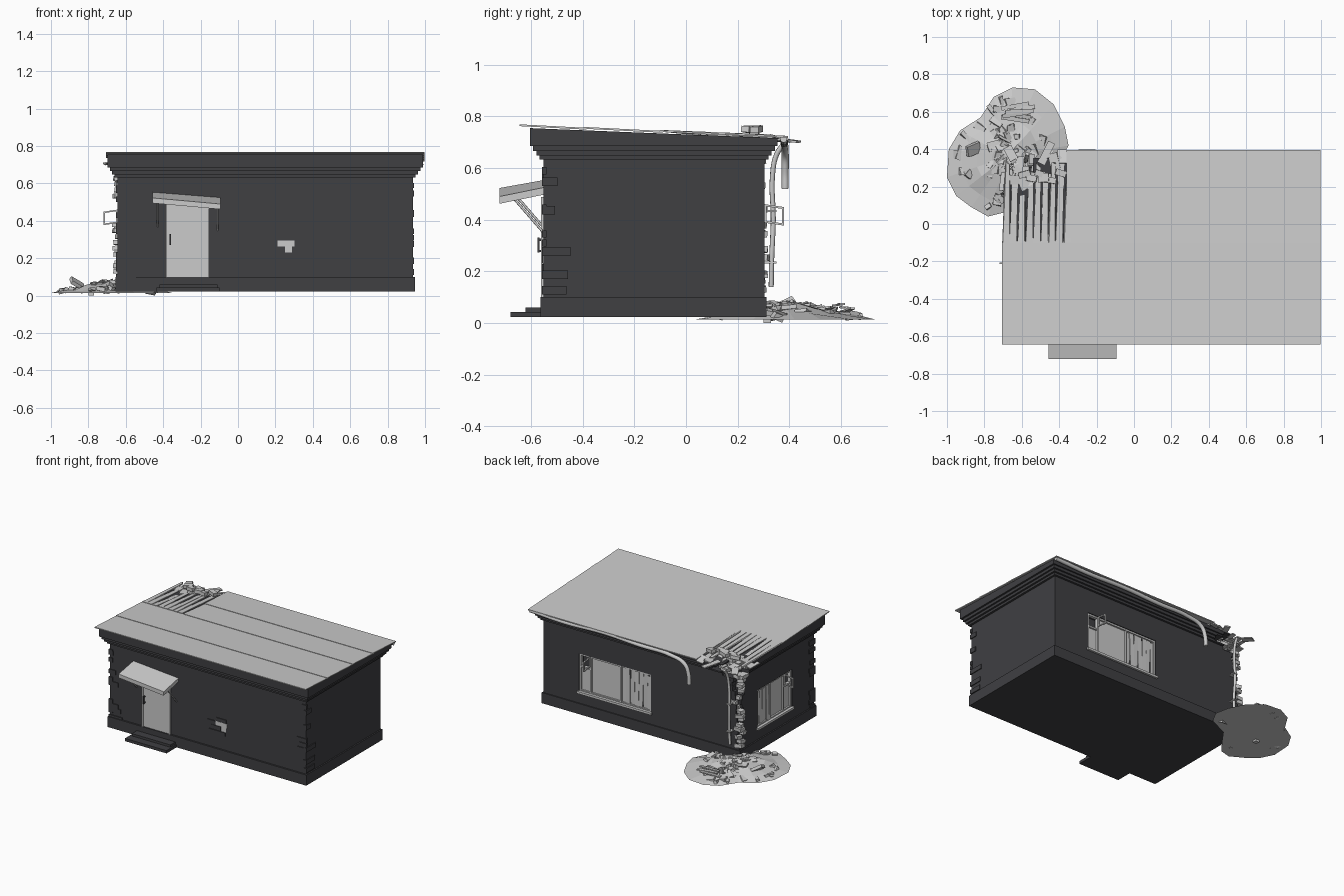
import bpy, bmesh, math, random
from mathutils import Vector, Matrix, Euler

if "Cube" in bpy.data.objects:
    bpy.data.objects.remove(bpy.data.objects["Cube"])

random.seed(7)
R = random.uniform
dark = bpy.data.materials.new("dark_plaster")
dark.diffuse_color = (0.05, 0.05, 0.055, 1)
dark.use_nodes = True
dark.node_tree.nodes["Principled BSDF"].inputs["Base Color"].default_value = dark.diffuse_color


def finish(name, bm, mat=None):
    bmesh.ops.recalc_face_normals(bm, faces=bm.faces)
    me = bpy.data.meshes.new(name)
    bm.to_mesh(me)
    bm.free()
    ob = bpy.data.objects.new(name, me)
    bpy.context.collection.objects.link(ob)
    if mat:
        me.materials.append(mat)
    return ob


def add(bm, c, s, rot=(0, 0, 0)):
    m = Matrix.LocRotScale(Vector(c), Euler(rot), Vector(s))
    return bmesh.ops.create_cube(bm, size=1, matrix=m)["verts"]


def span(bm, x0, x1, y0, y1, z0, z1):
    return add(bm, ((x0+x1)/2, (y0+y1)/2, (z0+z1)/2), (x1-x0, y1-y0, z1-z0))


def boxes(name, spans, mat=None):
    bm = bmesh.new()
    for s in spans:
        span(bm, *s)
    return finish(name, bm, mat)


def tube(name, pts, r, mat=None):
    cu = bpy.data.curves.new(name, 'CURVE')
    cu.dimensions, cu.bevel_depth, cu.bevel_resolution = '3D', r, 2
    cu.resolution_u, cu.use_fill_caps = 6, True
    sp = cu.splines.new('BEZIER')
    sp.bezier_points.add(len(pts) - 1)
    for b, p in zip(sp.bezier_points, pts):
        b.co = p
        b.handle_left_type = b.handle_right_type = 'AUTO'
    ob = bpy.data.objects.new(name, cu)
    bpy.context.collection.objects.link(ob)
    return ob


def roof_z(y):
    return 0.762 - (y + 0.645) * 0.0405


# Walls, plinth and stepped cornice
walls = boxes("walls", [(-.645, .935, -.552, .304, .06, .70)], dark)
plinth = boxes("plinth", [(-.655, .945, -.564, .312, .023, .10)], dark)
cornice = [boxes("cornice_%d" % i, [(-.645-o, .935+o, -.552-o, .304+o, z0, z1)], dark)
           for i, (o, z0, z1) in enumerate([(.015, .632, .649), (.028, .648, .667), (.040, .666, .687)])]
bm = bmesh.new()
for v in span(bm, -.698, .988, -.604, .354, .686, .75):
    if v.co.z > .7:
        v.co.z = roof_z(v.co.y) - .006
cornice.append(finish("cornice_top", bm, dark))

# Cutters: crumbled back-left corner in alternating courses, window recesses
cutA, cutB, fill = [], [], []
for i in range(21):
    z0 = .115 + i * .031
    a, b = R(.012, .04), R(.012, .045)
    if z0 > .6:
        a, b = R(.10, .27), R(.05, .11)
    elif z0 > .45:
        a, b = R(.03, .08), R(.03, .07)
    (cutB if i % 2 else cutA).append((-.76, -.647+a, .304-b, .45, z0, z0+.033))
    fill.append((z0+.015, a, b))
BW, LW = (.07, .65), (-.30, .10)
WZ = (.185, .46)
cutA.append((BW[0], BW[1], .25, .40, *WZ))
cutB.append((-.80, -.59, LW[0], LW[1], *WZ))
for cut in (boxes("cutter_a", cutA), boxes("cutter_b", cutB)):
    for ob in [walls] + cornice:
        m = ob.modifiers.new("cut", 'BOOLEAN')
        m.operation, m.object, m.solver = 'DIFFERENCE', cut, 'EXACT'
        bpy.context.view_layer.objects.active = ob
        bpy.ops.object.modifier_apply(modifier=m.name)
    bpy.data.objects.remove(cut)

# Exposed loose bricks in the broken corner
bm = bmesh.new()
for z, a, b in fill:
    x, y = -.647 + a, .304 - b
    for k in range(1 if z < .6 else 6):
        add(bm, (x - R(-.01, min(a, .2)), y + R(-.01, min(b, .10)*.8), z),
            (R(.04, .07), R(.03, .05), .024), (R(-.1, .1), R(-.1, .1), R(-.4, .4)))
finish("broken_corner_bricks", bm)

# Corner bricks showing through the plaster
e = .006
quoins = []
for z, l in [(.085, .10), (.14, .09), (.17, .07), (.33, .07), (.415, .05), (.55, .03)]:
    quoins.append((-.645-e, -.645+l, -.552-e, -.50, z, z+.03))
for z, l in [(.11, .02), (.26, .065), (.295, .05), (.33, .07), (.43, .02), (.575, .03)]:
    quoins.append((.935-l, .935+e, -.552-e, -.54, z, z+.028))
for z, l in [(.11, .09), (.17, .095), (.26, .105), (.42, .045), (.53, .055)]:
    quoins.append((.92, .935+e, -.552-e, -.552+l, z, z+.033))
for z in (.13, .2, .36, .5, .56):
    quoins.append((-.645-e, -.62, -.552-e, -.49, z, z+.03))
boxes("corner_bricks", quoins, dark)
boxes("patch_bricks", [(.215, .295, -.558, -.54, .297, .322), (.14, .21, -.558, -.54, .264, .294),
                       (.17, .25, -.557, -.54, .232, .262), (.15, .285, -.558, -.54, .20, .228)], dark)
boxes("patch_bare", [(.205, .302, -.556, -.54, .264, .295), (.251, .29, -.555, -.54, .23, .264)])

# Overlapping roof sheets, rear ones stopping short of the damage
bm = bmesh.new()
ys = [-.645, -.385, -.09, .14, .395]
for i in range(4):
    x0 = -.705 if i < 2 else -.36
    vs = span(bm, x0, .997, ys[i] - (.012 if i else 0), ys[i+1], 0, .007)
    for v in vs:
        lift = .003 if v.co.y < (ys[i]+ys[i+1])/2 else 0
        v.co.z += roof_z(v.co.y) - .003 + lift
finish("roof_sheets", bm)

# Splintered roof boards over the broken corner
bm = bmesh.new()
for i in range(9):
    x = -.685 + i * .041
    y1 = R(.16, .38) if i < 7 else .37
    for v in add(bm, (0, 0, 0), (.038, 1, .007)):
        t = v.co.y + .5
        v.co.x = x + v.co.x * (1 - .35 * t) + R(-.004, .004) + t * .01
        v.co.y = -.10 + t * (y1 + .10) + R(-.025, .02) * t
        v.co.z += roof_z(v.co.y) - (i % 3) * .008 * t + .004
for i in range(16):
    add(bm, (R(-.70, -.36), R(.22, .39), R(.675, .722)), (R(.02, .05), R(.05, .15), .008),
        (R(-.3, .1), R(-.2, .2), R(-.5, .5)))
finish("splintered_boards", bm)

# Door with frame, panel and handle, plus doorstep
boxes("door_frame", [(-.385, -.372, -.562, -.54, .06, .487), (-.168, -.155, -.562, -.54, .06, .487),
                     (-.372, -.168, -.562, -.54, .474, .487)])
boxes("door_leaf", [(-.372, -.168, -.556, -.54, .06, .474)])
boxes("door_handle", [(-.366, -.357, -.575, -.568, .272, .33), (-.366, -.357, -.57, -.555, .275, .283),
                      (-.366, -.357, -.57, -.555, .318, .326)], dark)
boxes("door_steps", [(-.435, -.10, -.68, -.55, .023, .043), (-.42, -.11, -.622, -.55, .042, .06)], dark)

# Sagging canopy and struts
bm = bmesh.new()
for v in span(bm, -.457, -.093, -.722, -.552, -.028, 0):
    v.co.z += .553 - .09 * (v.co.x + .457) + (v.co.y + .552) * .18
    if v.co.y > -.6 and v.co.z < .53:
        v.co.z += .004
finish("door_canopy", bm)
for n, x, z in (("left", -.43, .37), ("right", -.108, .35)):
    tube("canopy_strut_" + n, [(x, -.665, z + .13), (x, -.552, z)], .005)
    tube("canopy_bar_" + n, [(x, -.70, z + .135), (x, -.552, z + .16)], .005)

# Windows in local (u along wall, d outward, z), mapped onto each wall
def window(name, u0, u1, vent_left, mat4):
    z0, z1 = WZ
    w = .012
    vw = .09
    vu = u0 + vw if vent_left else u1 - vw
    mid = (vu + (u1 if vent_left else u0)) / 2
    frame, glass, boards = bmesh.new(), bmesh.new(), bmesh.new()
    for a, b in ((u0, u0+w), (u1-w, u1), (vu-w/2, vu+w/2), (mid-w/2, mid+w/2)):
        span(frame, a, b, -.03, -.005, z0, z1)
    for c, d in ((z0, z0+w), (z1-w, z1)):
        span(frame, u0, u1, -.028, -.006, c, d)
    va, vb = sorted((vu, u0 if vent_left else u1))
    span(frame, va, vb, -.028, -.006, z1-.10, z1-.088)
    span(frame, u0-.01, u1+.01, -.03, .014, z0-.012, z0+.004)
    # open vent sash sticking outward
    for s in ((.0, .075, -.072, -.064), (.0, .075, -.008, 0), (.0, .008, -.072, 0), (.067, .075, -.072, 0)):
        for v in span(frame, vu-.004, vu+.004, s[0], s[1], z1+s[2], z1+s[3]):
            v.co.z -= v.co.y * .15
    span(glass, min(vu, mid), max(vu, mid), -.022, -.018, z0, z1)
    span(glass, va, vb, -.022, -.018, z0, z1-.10)
    # loose boards nailed behind the far half
    a, b = sorted((mid, u1 if vent_left else u0))
    n = max(3, int((b-a)/.035))
    for i in range(n):
        add(boards, (a+(b-a)*(i+.5)/n, R(-.02, -.012), (z0+z1)/2+R(-.01, .0)),
            ((b-a)/n*.93, .007, z1-z0-R(.01, .03)), (R(-.03, .03), R(-.03, .03), R(-.05, .05)))
    for part, bm in (("frame", frame), ("glass", glass), ("boards", boards)):
        bm.transform(mat4)
        finish(name + "_" + part, bm)


window("back_window", BW[0], BW[1], False, Matrix.Translation((0, .304, 0)))
window("side_window", LW[0], LW[1], True,
       Matrix(((0, -1, 0, -.645), (1, 0, 0, 0), (0, 0, 1, 0), (0, 0, 0, 1))))

# Bent gutter along the back and leaning downpipe
tube("gutter", [(.99, .378, .712), (.7, .38, .70), (.4, .378, .708), (.1, .38, .695), (-.15, .382, .69),
                (-.26, .384, .655), (-.29, .384, .59), (-.295, .384, .52)], .014)
tube("downpipe", [(-.57, .375, .69), (-.575, .35, .65), (-.58, .335, .57), (-.585, .338, .40),
                  (-.58, .332, .25), (-.585, .33, .14)], .010)
boxes("pipe_brackets", [(-.598, -.566, .30, .35, z, z+.008) for z in (.23, .43)])

# Rubble mound: rings shrinking from a blobby outline to the broken corner
outline = [(-1, .25), (-.99, .4), (-.93, .5), (-.82, .57), (-.75, .68), (-.65, .73), (-.53, .72), (-.43, .64),
           (-.37, .52), (-.35, .42), (-.40, .33), (-.55, .26), (-.63, .15), (-.70, .06), (-.78, .04),
           (-.87, .09), (-.95, .15)]
cx, cy = -.68, .36
bm = bmesh.new()
rings = []
for t, z in ((1, .014), (.75, .03), (.5, .05), (.25, .07)):
    rings.append([bm.verts.new((cx+(x-cx)*t, cy+(y-cy)*t, z + (R(-.006, .008) if t < 1 else 0)))
                  for x, y in outline])
top = bm.verts.new((cx, cy, .08))
n = len(outline)
for i in range(n):
    j = (i + 1) % n
    for a, b in zip(rings, rings[1:]):
        bm.faces.new((a[i], a[j], b[j], b[i]))
    bm.faces.new((rings[-1][i], rings[-1][j], top))
bm.faces.new(rings[0])
finish("rubble_mound", bm)

# Scattered brick chunks and board pieces
bm = bmesh.new()
for i in range(85):
    x, y = random.choice(outline)
    t = R(.1, .9)
    p = (cx+(x-cx)*t+R(-.04, .04), cy+(y-cy)*t+R(-.04, .04), .016+.062*(1-t))
    s = (R(.02, .075), R(.015, .045), R(.008, .026))
    for v in add(bm, p, s, (R(-.35, .35), R(-.35, .35), R(0, 3.1))):
        v.co += Vector((R(-.006, .006), R(-.006, .006), R(-.003, .003)))
        v.co.z = max(v.co.z, 0)
for i in range(6):
    add(bm, (-.62+R(-.02, .02), .56+i*.014, .06+R(-.01, .02)), (.15, .022, .008), (R(-.2, .2), R(-.1, .1), R(-.2, .2)))
add(bm, (-.86, .40, .065), (.08, .06, .02), (.5, .5, .4))
span(bm, -.80, -.77, .3, .33, 0, .03)
finish("rubble_chunks", bm)
